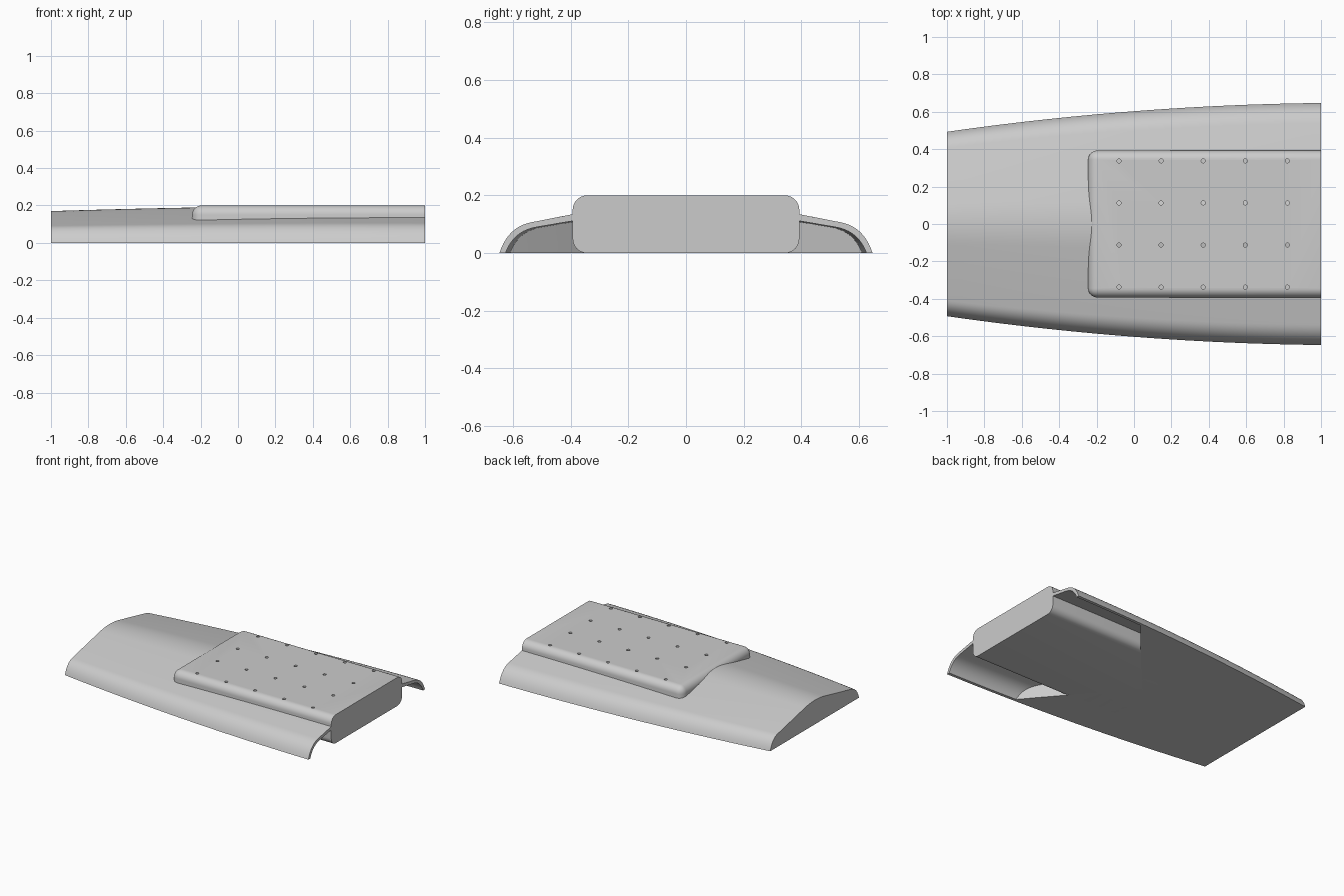
import bpy, bmesh

if "Cube" in bpy.data.objects:
    bpy.data.objects.remove(bpy.data.objects["Cube"], do_unlink=True)

grey = bpy.data.materials.new("plain_grey")
grey.use_nodes = True
colour = (0.6, 0.6, 0.6, 1)
grey.diffuse_color = colour
grey.node_tree.nodes["Principled BSDF"].inputs["Base Color"].default_value = colour


def add_object(name, bm):
    bmesh.ops.recalc_face_normals(bm, faces=bm.faces)
    mesh = bpy.data.meshes.new(name)
    bm.to_mesh(mesh)
    bm.free()
    mesh.materials.append(grey)
    obj = bpy.data.objects.new(name, mesh)
    bpy.context.collection.objects.link(obj)
    return obj


def finish(obj, cutter):
    """Cut, bake the modifiers and smooth the rounded areas."""
    cut = obj.modifiers.new("cut", "BOOLEAN")
    cut.operation, cut.solver, cut.object = "DIFFERENCE", "EXACT", cutter
    bpy.ops.object.select_all(action="DESELECT")
    obj.select_set(True)
    bpy.context.view_layer.objects.active = obj
    for name in [m.name for m in obj.modifiers]:
        bpy.ops.object.modifier_apply(modifier=name)
    bpy.ops.object.shade_smooth_by_angle(angle=0.5)
    bpy.data.objects.remove(cutter, do_unlink=True)


def bezier(a, b, c, steps):
    ts = [i / steps for i in range(steps + 1)]
    return [tuple((1 - t) ** 2 * p + 2 * t * (1 - t) * q + t * t * r
                  for p, q, r in zip(a, b, c)) for t in ts]


# Unit cross-section: rounded shoulder, sloping roof, rounded ridge
def roof(u):
    return (u, 1.07 - 0.64 * u)


shoulder = bezier((1, 0), roof(0.955), roof(0.83), 10)
ridge = bezier(roof(0.22), roof(0), (-0.22, roof(0.22)[1]), 10)
section = shoulder + ridge + [(-u, v) for u, v in reversed(shoulder)]


def half_width(x):
    return 0.603 + 0.077 * x - 0.033 * x * x


def height(x):
    return 0.193 + 0.014 * x - 0.009 * x * x


def loft(name, start, end, inset, drop, floor, steps=24):
    """Sweep the section along x; start(u) sets where each line begins."""
    bm = bmesh.new()
    rows = []
    for i in range(steps + 1):
        top, bottom = [], []
        for u, v in section:
            x = start(abs(u)) + (end - start(abs(u))) * i / steps
            y = u * (half_width(x) - inset)
            top.append(bm.verts.new((x, y, v * (height(x) - drop))))
            bottom.append(bm.verts.new((x, y, floor)))
        rows.append((top, bottom))
    n = len(section)
    for (t0, b0), (t1, b1) in zip(rows, rows[1:]):
        for j in range(n - 1):
            bm.faces.new((t0[j], t0[j + 1], t1[j + 1], t1[j]))
            bm.faces.new((b0[j], b1[j], b1[j + 1], b0[j + 1]))
        for j in (0, n - 1):
            bm.faces.new((t0[j], t1[j], b1[j], b0[j]))
    for t, b in (rows[0], rows[-1]):
        for j in range(n - 1):
            bm.faces.new((t[j], b[j], b[j + 1], t[j + 1]))
    bmesh.ops.remove_doubles(bm, verts=bm.verts, dist=1e-5)
    return add_object(name, bm)


# Tapered body, hollowed at its open end by a pocket with slanted end walls
body = loft("tapered_body", lambda u: -1, 1, 0, 0, 0)
pocket = loft("pocket_cutter", lambda u: -0.07 + 0.53 * u, 1.02, 0.021, 0.031, -0.05)
pocket.hide_render = True
finish(body, pocket)

# Rounded block, flat at the open end
x0, x1, side, top = -0.245, 1, 0.393, 0.2
bm = bmesh.new()
bmesh.ops.create_cube(bm, size=1)
for v in bm.verts:
    v.co = (x1 if v.co.x > 0 else x0, v.co.y * 2 * side, (v.co.z + 0.5) * top)
edges = [e for e in bm.edges if min(v.co.x for v in e.verts) < x1]
bmesh.ops.bevel(bm, geom=edges, offset=0.05, segments=8, profile=0.5, affect="EDGES")
block = add_object("rounded_block", bm)

# Grid of small holes in the block's top
bm = bmesh.new()
for i in range(5):
    for j in range(4):
        made = bmesh.ops.create_cone(bm, cap_ends=True, segments=16, radius1=0.011,
                                     radius2=0.011, depth=0.06)
        bmesh.ops.translate(bm, verts=made["verts"],
                            vec=(-0.08 + 0.225 * i, 0.225 * (j - 1.5), top))
holes = add_object("hole_cutter", bm)
holes.hide_render = True
finish(block, holes)
